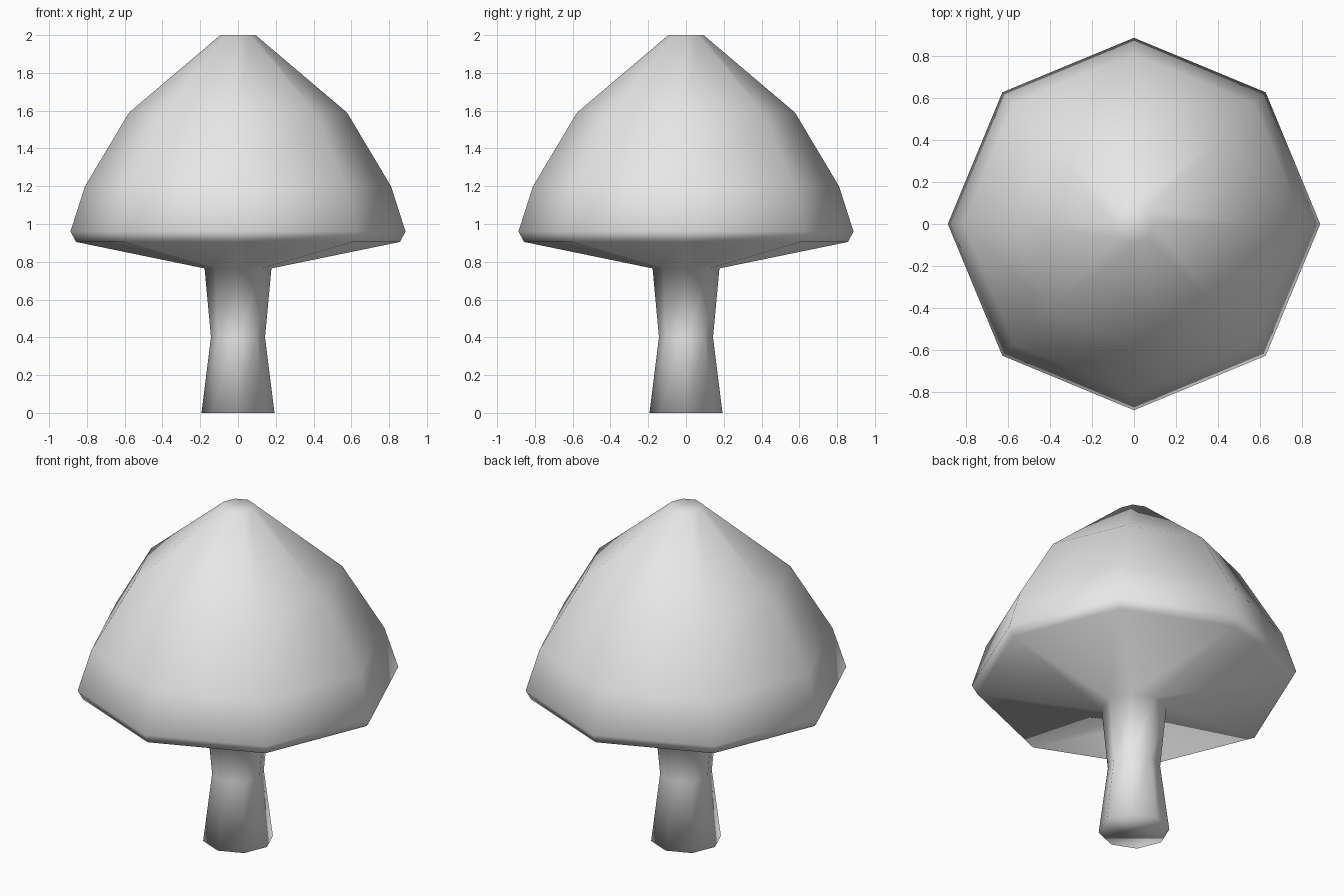
import bpy
import bmesh
from math import cos, sin, tau

cube = bpy.data.objects.get("Cube")
if cube:
    bpy.data.objects.remove(cube, do_unlink=True)

SIDES = 8

# Plain grey material
grey = bpy.data.materials.new("light_grey")
grey.use_nodes = True
colour = (0.8, 0.8, 0.8, 1)
grey.diffuse_color = colour
grey.node_tree.nodes["Principled BSDF"].inputs["Base Color"].default_value = colour

# Profile as (radius, height), from the foot up to the crown
stem = [(0.193, 0), (0.143, 0.4), (0.177, 0.765)]
cap = [(0.857, 0.905), (0.887, 0.96), (0.81, 1.2), (0.577, 1.59), (0.093, 2)]


def add_ring(bm, radius, height):
    angles = [tau * i / SIDES for i in range(SIDES)]
    return [bm.verts.new((radius * cos(a), radius * sin(a), height)) for a in angles]


# Stem and cap in one continuous skin
bm = bmesh.new()
rings = [add_ring(bm, r, z) for r, z in stem + cap]
for low, high in zip(rings, rings[1:]):
    for i in range(SIDES):
        j = (i + 1) % SIDES
        bm.faces.new((low[i], low[j], high[j], high[i]))

# Closed foot and crown
bm.faces.new(rings[0][::-1])
bm.faces.new(rings[-1])
for face in bm.faces:
    face.smooth = True

mesh = bpy.data.meshes.new("mushroom")
bm.to_mesh(mesh)
bm.free()
mesh.materials.append(grey)
mushroom = bpy.data.objects.new("mushroom", mesh)
bpy.context.collection.objects.link(mushroom)
